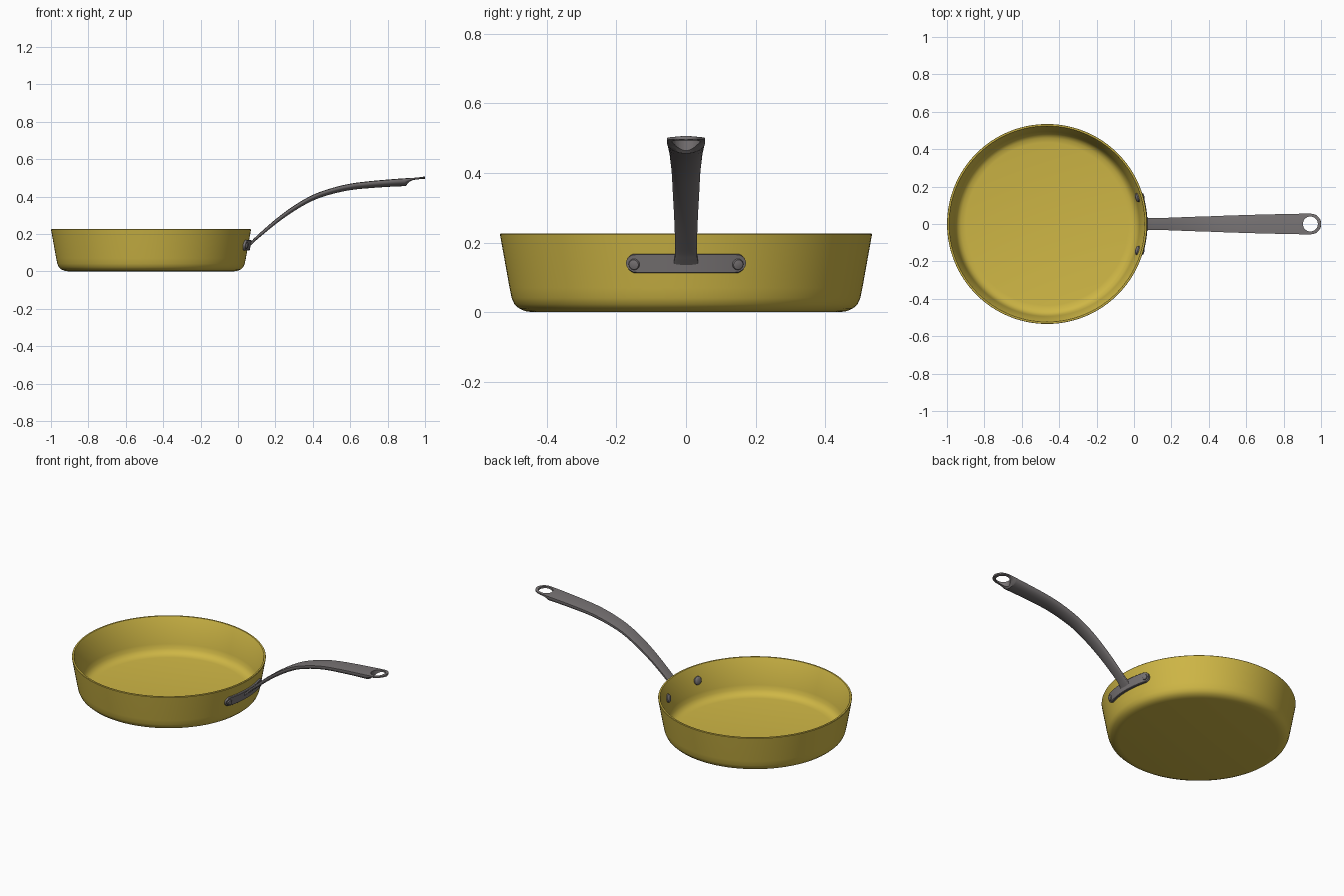
import bpy, bmesh, math
from mathutils import Vector, Matrix

if "Cube" in bpy.data.objects:
    bpy.data.objects.remove(bpy.data.objects["Cube"])

CX = -0.465                      # pan axis
SLOPE = 0.18                     # wall flare, dr/dz


def wall_r(z):
    return 0.507 + SLOPE * (z - 0.07)


def material(name, rgb):
    m = bpy.data.materials.new(name)
    m.diffuse_color = (*rgb, 1)
    m.use_nodes = True
    m.node_tree.nodes["Principled BSDF"].inputs["Base Color"].default_value = m.diffuse_color
    return m


gold = material("gold_enamel", (0.62, 0.47, 0.06))
grey = material("dark_steel", (0.19, 0.175, 0.178))


def finish(name, bm, mat, angle=35):
    bmesh.ops.remove_doubles(bm, verts=bm.verts, dist=1e-5)
    bmesh.ops.recalc_face_normals(bm, faces=bm.faces)
    me = bpy.data.meshes.new(name)
    bm.to_mesh(me)
    bm.free()
    ob = bpy.data.objects.new(name, me)
    bpy.context.collection.objects.link(ob)
    me.materials.append(mat)
    bpy.ops.object.select_all(action='DESELECT')
    bpy.context.view_layer.objects.active = ob
    ob.select_set(True)
    bpy.ops.object.shade_smooth_by_angle(angle=math.radians(angle))
    return ob


def lathe(name, profile, steps, mat, matrix):
    bm = bmesh.new()
    vs = [bm.verts.new((r, 0, z)) for r, z in profile]
    es = [bm.edges.new(p) for p in zip(vs, vs[1:])]
    bmesh.ops.spin(bm, geom=vs + es, cent=(0, 0, 0), axis=(0, 0, 1),
                   angle=math.tau, steps=steps, use_merge=True)
    bm.transform(matrix)
    return finish(name, bm, mat)


def loft(name, rings, mat, angle=35):
    bm = bmesh.new()
    rows = [[bm.verts.new(p) for p in ring] for ring in rings]
    n = len(rows[0])
    for a, b in zip(rows, rows[1:]):
        for i in range(n):
            j = (i + 1) % n
            bm.faces.new((a[i], a[j], b[j], b[i]))
    bm.faces.new(rows[0])
    bm.faces.new(rows[-1])
    return finish(name, bm, mat, angle)


# pan body: outer wall, rim, inner wall, floor
lathe("pan_body", [
    (0, 0), (.44, 0), (.462, .003), (.48, .011), (.493, .023), (.501, .041),
    (.507, .07), (.5345, .223), (.533, .2255), (.524, .2255), (.522, .223),
    (.494, .07), (.487, .045), (.476, .029), (.46, .019), (.435, .015), (0, .015)],
    128, gold, Matrix.Translation((CX, 0, 0)))

# curved bracket plate hugging the wall
rings = []
R, H, A = wall_r(0.14), 0.028, 0.168
for k in range(41):
    s = -A + H * (1 - math.cos(k / 10 * math.pi / 2)) if k <= 10 else None
    if s is None:
        s = (-A + H) + (2 * A - 2 * H) * (k - 10) / 20 if k <= 30 else \
            A - H + H * math.sin((k - 30) / 10 * math.pi / 2)
    over = max(0, abs(s) - (A - H))
    h = max(math.sqrt(max(0, H * H - over * over)), 0.001)
    a = math.asin(s / R)
    ring = []
    for t, v in ((-.004, -h), (.010, -h), (.013, -h * .9), (.013, h * .9), (.010, h), (-.004, h)):
        r = wall_r(.14 + v) + t
        ring.append((CX + r * math.cos(a), r * math.sin(a), .14 + v))
    rings.append(ring)
loft("handle_bracket", rings, grey)

# rivets: flat heads outside, domes inside
for side, label in ((-1, "front"), (1, "back")):
    a = side * math.asin(0.145 / R)
    n = Vector((math.cos(a), math.sin(a), -SLOPE)).normalized()
    p = Vector((CX + R * math.cos(a), R * math.sin(a), .14))
    rot = n.to_track_quat('Z', 'Y').to_matrix().to_4x4()
    lathe("rivet_" + label, [
        (0, -.027), (.01, -.0265), (.019, -.024), (.024, -.019), (.025, -.013),
        (.016, -.013), (.016, .016), (.014, .019), (.008, .0205), (0, .021)],
        24, grey, Matrix.Translation(p) @ rot)

# handle stations: x, top z, depth, half width
st = [(.05, .137, .013, .038), (.07, .159, .014, .033), (.10, .19, .016, .031),
      (.20, .278, .021, .034), (.30, .352, .025, .038), (.40, .409, .028, .041),
      (.50, .445, .031, .045), (.60, .469, .034, .048), (.70, .482, .037, .051),
      (.80, .491, .039, .053), (.89, .498, .042, .055)]


def catmull(p0, p1, p2, p3, t):
    return tuple(.5 * (2 * b + (c - a) * t + (2 * a - 5 * b + 4 * c - d) * t * t
                       + (3 * b - a - 3 * c + d) * t ** 3)
                 for a, b, c, d in zip(p0, p1, p2, p3))


path = []
for i in range(len(st) - 1):
    q = [st[max(0, min(len(st) - 1, i + k))] for k in (-1, 0, 1, 2)]
    path += [catmull(*q, t / 4) for t in range(4)]
path.append(st[-1])
# notch under the tip, then a thin rounded tab
path += [(.893, .498, .042, .055), (.905, .499, .03, .055), (.918, .5, .021, .055),
         (.932, .501, .015, .055), (.945, .502, .013, .055)]
for k in range(1, 13):
    u = math.sin(k / 12 * math.pi / 2 * .985)
    path.append((.945 + .055 * u, .502 + .005 * u, .012, .055 * math.sqrt(1 - u * u)))

rings = []
for i, (x, z, d, w) in enumerate(path):
    a, b = path[max(0, i - 1)], path[min(len(path) - 1, i + 1)]
    t = Vector((b[0] - a[0], b[1] - a[1])).normalized()
    down = Vector((t.y, -t.x))
    e = min(.010, d * .7)
    pts = [(w * c / 4, .002 * (c / 4) ** 2) for c in range(-4, 5)]
    pts += [(w * math.cos(k * math.pi / 16), e + (d - e) * math.sin(k * math.pi / 16))
            for k in range(17)]
    rings.append([(x + down.x * v, y, z + down.y * v) for y, v in pts])
handle = loft("handle", rings, grey, 40)

# hanging hole
bpy.ops.mesh.primitive_cylinder_add(vertices=48, radius=.04, depth=.3, location=(.943, 0, .48))
cutter = bpy.context.object
cutter.hide_render = True
mod = handle.modifiers.new("hole", 'BOOLEAN')
mod.object, mod.operation, mod.solver = cutter, 'DIFFERENCE', 'EXACT'
bpy.context.view_layer.objects.active = handle
bpy.ops.object.modifier_apply(modifier="hole")
bpy.data.objects.remove(cutter)
